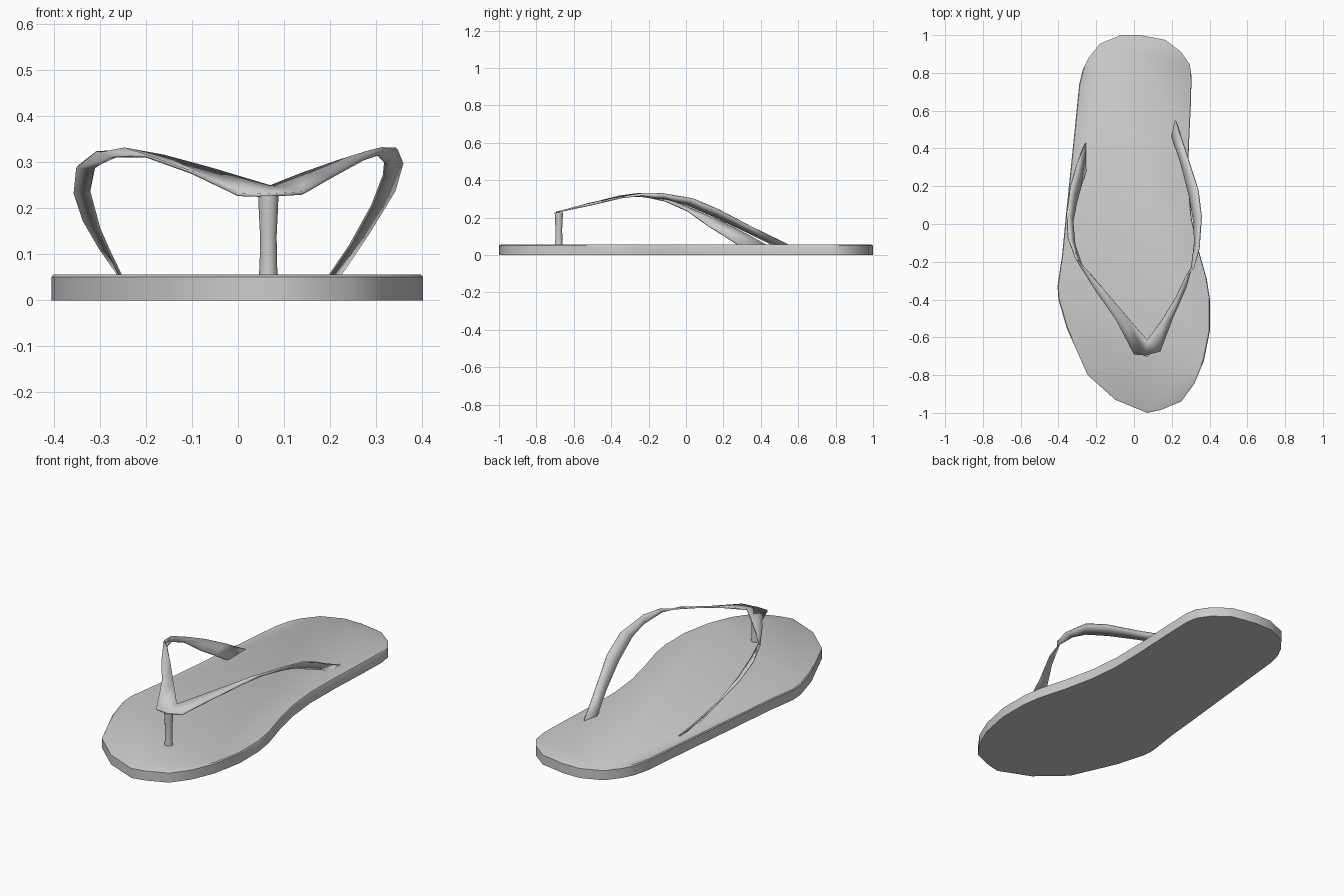
import bpy, bmesh, math

if "Cube" in bpy.data.objects:
    bpy.data.objects.remove(bpy.data.objects["Cube"])

grey = bpy.data.materials.new("plain grey")
grey.diffuse_color = (0.6, 0.6, 0.6, 1)
grey.use_nodes = True
grey.node_tree.nodes["Principled BSDF"].inputs["Base Color"].default_value = grey.diffuse_color


def make_object(name, bm, angle=35):
    bmesh.ops.recalc_face_normals(bm, faces=bm.faces[:])
    mesh = bpy.data.meshes.new(name)
    bm.to_mesh(mesh)
    bm.free()
    mesh.materials.append(grey)
    ob = bpy.data.objects.new(name, mesh)
    bpy.context.collection.objects.link(ob)
    bpy.ops.object.select_all(action='DESELECT')
    ob.select_set(True)
    bpy.context.view_layer.objects.active = ob
    bpy.ops.object.shade_smooth_by_angle(angle=math.radians(angle))
    return ob


# Sole: foot outline extruded upwards, with a slightly eased top edge
outline = [(-.07, 1), (.03, 1), (.165, .975), (.25, .91), (.295, .845), (.305, .78),
           (.30, .61), (.29, .40), (.288, .2), (.305, .03), (.34, -.13), (.385, -.29),
           (.402, -.40), (.402, -.565), (.37, -.725), (.32, -.845), (.25, -.94),
           (.14, -.985), (.07, -1), (-.10, -.93), (-.245, -.80), (-.355, -.555),
           (-.40, -.40), (-.405, -.33), (-.38, -.16), (-.36, .05), (-.32, .44),
           (-.29, .74), (-.27, .82), (-.24, .88), (-.18, .955)]
bm = bmesh.new()
rings = []
for z, s in ((0, 1), (.051, 1), (.056, .99)):
    rings.append([bm.verts.new((x * s, y * s, z)) for x, y in outline])
n = len(outline)
for lo, hi in zip(rings, rings[1:]):
    for i in range(n):
        j = (i + 1) % n
        bm.faces.new((lo[i], lo[j], hi[j], hi[i]))
bm.faces.new(rings[0][::-1])
bm.faces.new(rings[-1])
make_object("sole", bm)

# Strap: one twisting ribbon, given by its back edge and its front edge
left_back = [(-.257, .43, .053), (-.30, .32, .115), (-.335, .20, .175), (-.355, .06, .235),
             (-.35, -.07, .29), (-.31, -.18, .322), (-.245, -.25, .33),
             (-.16, -.345, .313), (-.05, -.475, .283)]
left_front = [(-.255, .28, .053), (-.28, .20, .105), (-.302, .12, .155), (-.323, .01, .235),
              (-.312, -.11, .288), (-.268, -.24, .312), (-.20, -.36, .314),
              (-.10, -.50, .278), (0, -.69, .23)]
right_back = [(.22, .55, .053), (.285, .35, .15), (.34, .18, .24), (.357, .04, .30),
              (.345, -.13, .33), (.315, -.23, .332), (.275, -.28, .322),
              (.22, -.39, .303), (.14, -.52, .275)]
right_front = [(.20, .465, .053), (.245, .33, .12), (.292, .15, .205), (.317, .0, .27),
               (.32, -.10, .298), (.305, -.23, .316), (.275, -.34, .308),
               (.205, -.50, .27), (.14, -.675, .233)]
back = left_back + [(.07, -.615, .247)] + right_back[::-1]
front = left_front + [(.06, -.695, .228)] + right_front[::-1]
bm = bmesh.new()
b = [bm.verts.new(p) for p in back]
f = [bm.verts.new(p) for p in front]
for i in range(len(b) - 1):
    bm.faces.new((b[i], f[i], f[i + 1], b[i + 1]))
strap = make_object("strap", bm)
thick = strap.modifiers.new("thickness", 'SOLIDIFY')
thick.thickness = .007
thick.offset = 0

# Toe post: slim round pin, flared at both ends
bm = bmesh.new()
sides = 12
rings = []
for z, r in ((.05, .021), (.075, .019), (.14, .018), (.20, .021), (.228, .022)):
    rings.append([bm.verts.new((.066 + r * math.cos(2 * math.pi * k / sides),
                                -.68 + r * math.sin(2 * math.pi * k / sides), z))
                  for k in range(sides)])
for lo, hi in zip(rings, rings[1:]):
    for i in range(sides):
        j = (i + 1) % sides
        bm.faces.new((lo[i], lo[j], hi[j], hi[i]))
bm.faces.new(rings[0][::-1])
bm.faces.new(rings[-1])
make_object("toe_post", bm)
